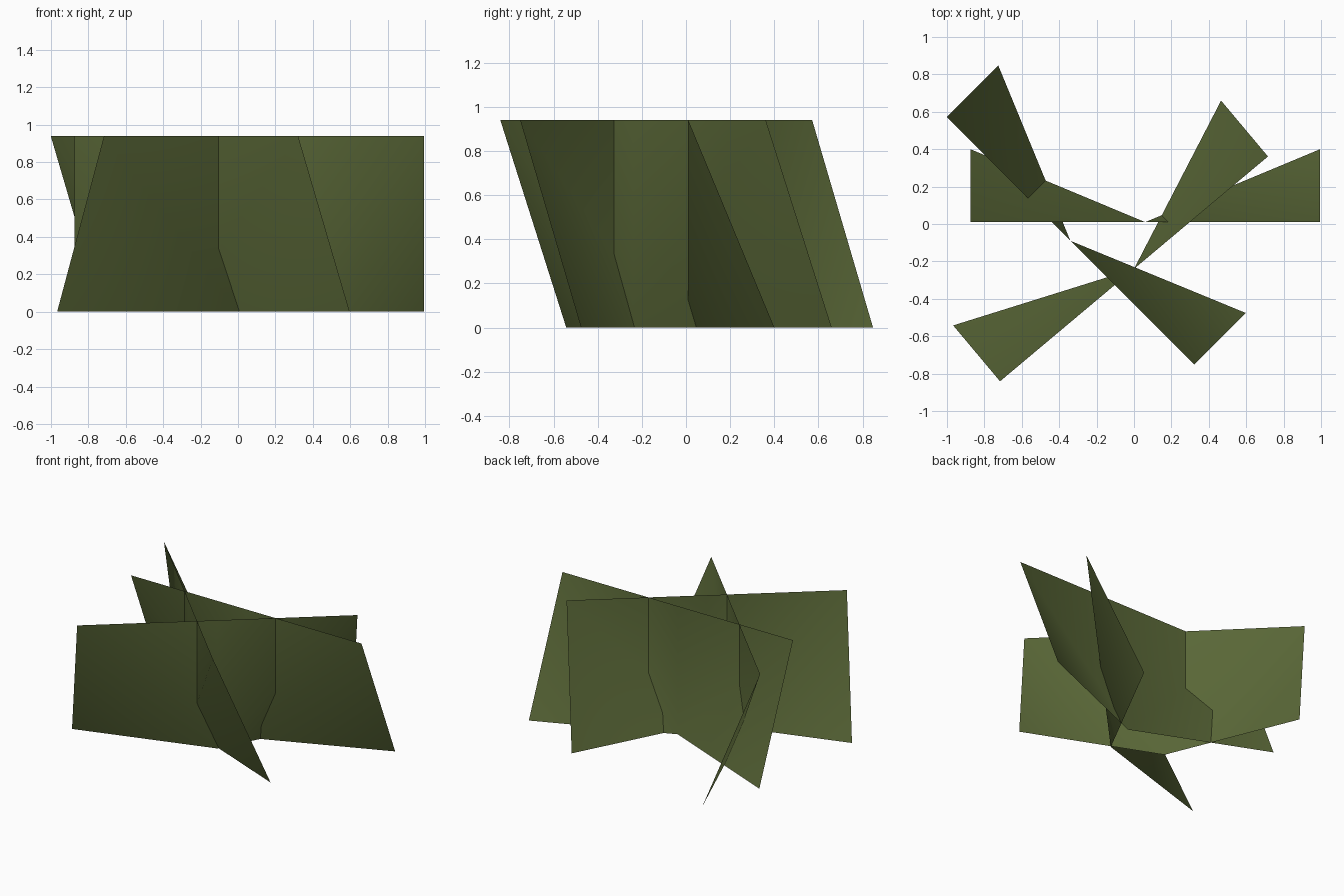
import bpy, bmesh, math
from mathutils import Vector

if "Cube" in bpy.data.objects:
    bpy.data.objects.remove(bpy.data.objects["Cube"])

HALF, HEIGHT, FLARE = 0.935, 0.94, 0.39

olive = bpy.data.materials.new("olive_green")
olive.diffuse_color = (0.10, 0.135, 0.038, 1)
olive.use_nodes = True
olive.node_tree.nodes["Principled BSDF"].inputs["Base Color"].default_value = olive.diffuse_color


def leaf_card(name, center, angle):
    """Upright card whose lower outer corners flare to one side."""
    c = Vector((center[0], center[1], 0))
    along = Vector((math.cos(angle), math.sin(angle), 0))
    side = Vector((-along.y, along.x, 0)) * FLARE
    up = Vector((0, 0, HEIGHT))
    bm = bmesh.new()
    top_mid, low_mid = bm.verts.new(c + up), bm.verts.new(c)
    for s in (-1, 1):
        top = bm.verts.new(c + along * HALF * s + up)
        low = bm.verts.new(c + along * HALF * s + side)
        # upright inner triangle and slanted outer triangle
        for tri in ((top, low_mid, top_mid), (top, low, low_mid)):
            face = bm.faces.new(tri if s < 0 else tri[::-1])
            face.smooth = True
    mesh = bpy.data.meshes.new(name)
    bm.to_mesh(mesh)
    bm.free()
    mesh.materials.append(olive)
    obj = bpy.data.objects.new(name, mesh)
    bpy.context.collection.objects.link(obj)


# Three crossing cards
leaf_card("cross_leaf", (0.06, 0.01), 0)
leaf_card("left_leaf", (-0.34, -0.09), math.radians(-45))
leaf_card("front_leaf", (0.0, -0.24), math.radians(40))
